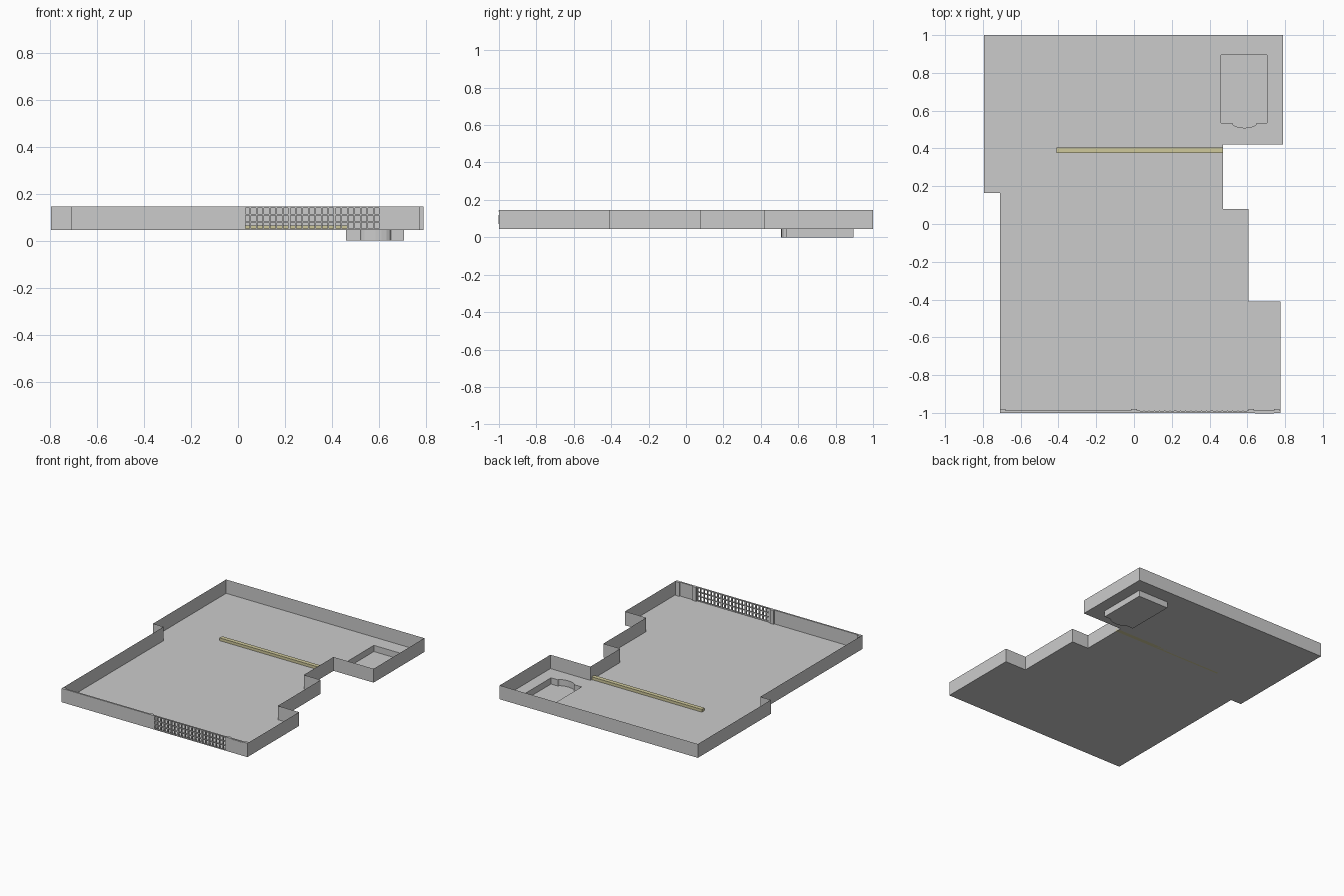
import bpy, bmesh, math
from mathutils import Vector

default = bpy.data.objects.get("Cube")
if default:
    bpy.data.objects.remove(default, do_unlink=True)

FLOOR, TOP = 0.045, 0.145
FRONT, DEPTH = -1.0, 0.012


def material(name, colour):
    mat = bpy.data.materials.new(name)
    mat.use_nodes = True
    mat.diffuse_color = colour
    mat.node_tree.nodes["Principled BSDF"].inputs["Base Color"].default_value = colour
    return mat


grey = material("plaster grey", (0.6, 0.6, 0.6, 1))
yellow = material("pale yellow", (0.62, 0.58, 0.33, 1))


def finish(name, bm, mat):
    mesh = bpy.data.meshes.new(name)
    bm.to_mesh(mesh)
    bm.free()
    mesh.materials.append(mat)
    obj = bpy.data.objects.new(name, mesh)
    bpy.context.collection.objects.link(obj)
    return obj


def add_box(bm, x, y, z):
    """Add a box spanning the three (low, high) ranges."""
    verts = bmesh.ops.create_cube(bm, size=1)["verts"]
    for v in verts:
        v.co = Vector([(lo + hi) / 2 + c * (hi - lo)
                       for c, (lo, hi) in zip(v.co, (x, y, z))])


def box(name, x, y, z, mat=grey):
    bm = bmesh.new()
    add_box(bm, x, y, z)
    return finish(name, bm, mat)


def add_loop(bm, points, z):
    verts = [bm.verts.new((x, y, z)) for x, y in points]
    return [bm.edges.new((a, b)) for a, b in zip(verts, verts[1:] + verts[:1])]


def wall_strip(name, points, low, high):
    """Thin upright skin following a line of plan points."""
    bm = bmesh.new()
    rows = [[bm.verts.new((x, y, z)) for x, y in points] for z in (low, high)]
    for i in range(len(points) - 1):
        bm.faces.new((rows[0][i], rows[0][i + 1], rows[1][i + 1], rows[1][i]))
    return finish(name, bm, grey)


# Plan outline, anticlockwise from the front right corner
outline = [(0.775, -1), (0.775, -0.41), (0.605, -0.41), (0.605, 0.08),
           (0.47, 0.08), (0.47, 0.42), (0.79, 0.42), (0.79, 1),
           (-0.795, 1), (-0.795, 0.165), (-0.71, 0.165), (-0.71, -1)]

# Sunken basin outline with a rounded bay at its front
bay = [(0.585 + 0.065 * math.cos(a), 0.535 + 0.026 * math.sin(a))
       for a in (math.pi * (1 + i / 8) for i in range(9))]
basin = [(0.46, 0.535)] + bay + [(0.705, 0.535), (0.705, 0.895), (0.46, 0.895)]

# Floor with the basin opening
bm = bmesh.new()
edges = add_loop(bm, outline, FLOOR) + add_loop(bm, basin, FLOOR)
bmesh.ops.triangle_fill(bm, edges=edges, use_beauty=True, normal=(0, 0, 1))
finish("floor", bm, grey)

# Basin bottom and sides
bm = bmesh.new()
bm.faces.new([bm.verts.new((x, y, 0)) for x, y in basin])
finish("basin_bottom", bm, grey)
wall_strip("basin_sides", basin + basin[:1], 0, FLOOR)

# Side and back walls
wall_strip("outer_walls", outline, FLOOR, TOP)

# Solid parts of the front wall on either side of the glazing
WIN_L, WIN_R = 0.025, 0.605
box("front_wall_left", (-0.71, WIN_L), (FRONT, FRONT + DEPTH), (FLOOR, TOP))
box("front_wall_right", (WIN_R, 0.775), (FRONT, FRONT + DEPTH), (FLOOR, TOP))

# Open window lattice
bm = bmesh.new()
BARS, ROWS = 22, 4
for i in range(BARS):
    x = WIN_L + (WIN_R - WIN_L) * i / (BARS - 1)
    half = 0.006 if i % 7 == 0 else 0.003
    add_box(bm, (x - half, x + half), (FRONT, FRONT + DEPTH), (FLOOR, TOP))
for i in range(ROWS):
    z = FLOOR + 0.003 + (TOP - FLOOR - 0.006) * i / (ROWS - 1)
    add_box(bm, (WIN_L, WIN_R), (FRONT, FRONT + DEPTH - 0.002), (z - 0.003, z + 0.003))
finish("window_lattice", bm, grey)

# Posts on the inside of the front wall
for i, x in enumerate((-0.695, 0.0, 0.62, 0.755)):
    box(f"front_post_{i + 1}", (x - 0.015, x + 0.015),
        (FRONT + 0.002, FRONT + 0.02), (FLOOR, TOP))

# Door handle and lintel line
box("door_handle", (0.693, 0.698), (FRONT - 0.002, FRONT), (0.07, 0.12))
box("door_lintel", (0.64, 0.74), (FRONT - 0.002, FRONT), (0.138, 0.142))

# Low dividing kerb
box("dividing_kerb", (-0.41, 0.47), (0.375, 0.405), (FLOOR, FLOOR + 0.02), yellow)
